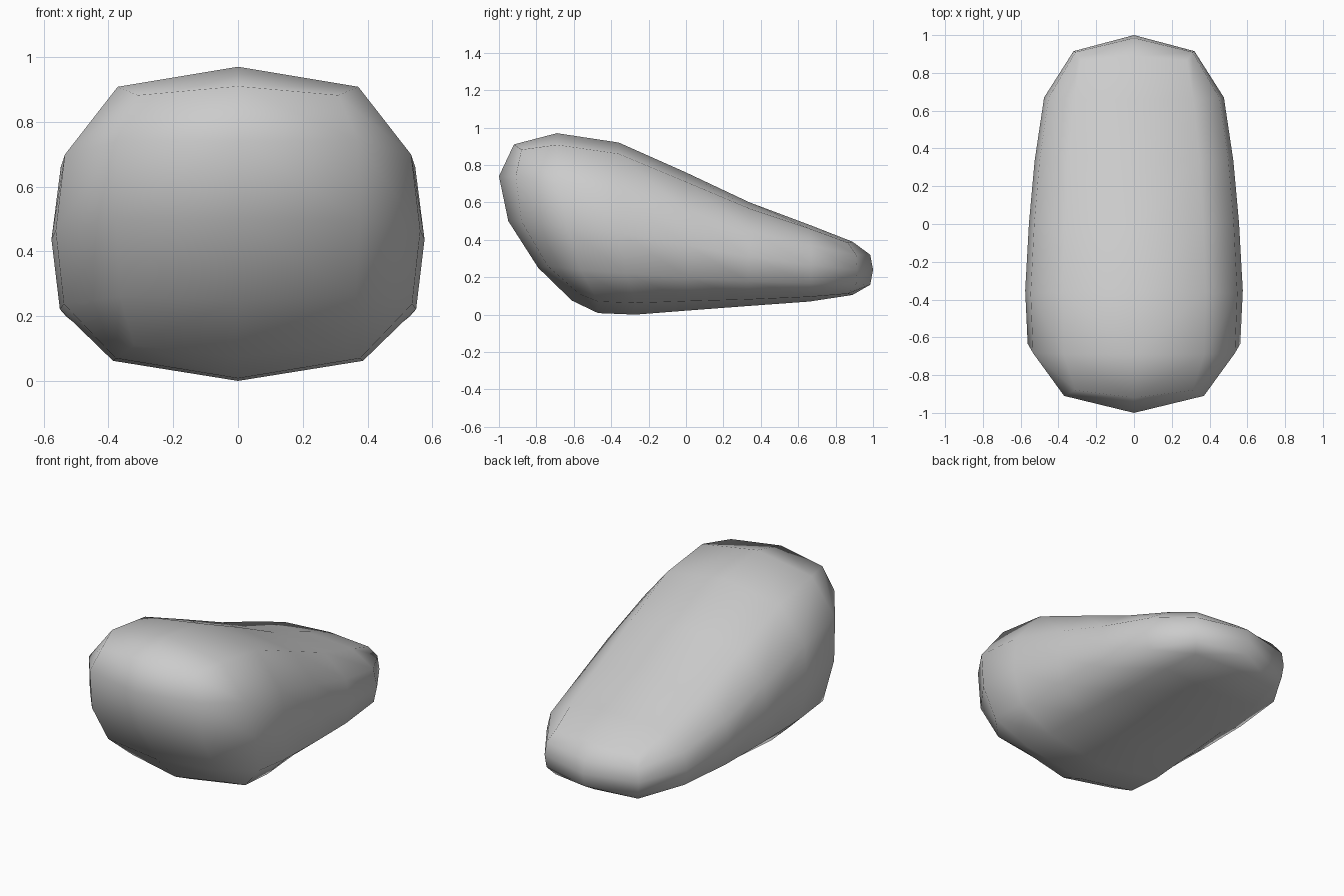
import bpy, bmesh

if "Cube" in bpy.data.objects:
    bpy.data.objects.remove(bpy.data.objects["Cube"])

# Cross-section stations, front to back:
# top y, top z, bottom y, bottom z, half width, shoulder inset top, inset bottom, forward bow
STATIONS = [
    (-0.69, 0.97, -0.47, 0.008, 0.563, 0.062, 0.062, 0.06),
    (-0.36, 0.92, -0.27, 0.0, 0.576, 0.06, 0.062, 0.04),
    (0.0, 0.76, 0.01, 0.022, 0.556, 0.05, 0.05, 0.0),
    (0.34, 0.60, 0.33, 0.046, 0.526, 0.033, 0.035, 0.0),
    (0.66, 0.48, 0.66, 0.07, 0.476, 0.02, 0.025, -0.01),
]
# End caps, top to bottom: centre line (y, z) and corner column (x, y, z)
FRONT_MID = [(-0.92, 0.91), (-1.0, 0.74), (-0.95, 0.5), (-0.79, 0.25), (-0.61, 0.075)]
FRONT_SIDE = [(0.31, -0.88, 0.882), (0.37, -0.91, 0.74), (0.376, -0.88, 0.5),
              (0.365, -0.74, 0.26), (0.32, -0.57, 0.11)]
BACK_MID = [(0.89, 0.39), (0.985, 0.32), (1.0, 0.24), (0.985, 0.16), (0.89, 0.105)]
BACK_SIDE = [(0.28, 0.865, 0.385), (0.31, 0.91, 0.32), (0.32, 0.915, 0.24),
             (0.31, 0.91, 0.165), (0.28, 0.865, 0.112)]


def half_section(ty, tz, by, bz, w, dt, db, bow):
    """Right half of one cross-section, from top centre to bottom centre."""
    hi, lo = tz - dt, bz + db
    pts = [(0, ty, tz)]
    for f, k, b in ((1, 0.66, 0), (0.75, 0.95, 0.8), (0.47, 1, 1), (0.2, 0.955, 0.8), (0, 0.67, 0)):
        pts.append((k * w, by + (ty - by) * f - bow * b, lo + (hi - lo) * f))
    return pts + [(0, by, bz)]


bm = bmesh.new()


def cap(mid, side, flip):
    """Flat-grid end cap; returns its border as a half section."""
    m = [bm.verts.new((0, y, z)) for y, z in mid]
    s = [bm.verts.new(p) for p in side]
    for i in range(4):
        bm.faces.new((m[i], m[i + 1], s[i + 1], s[i]))
    return [m[0]] + s + [m[-1]]


# Right half: end caps joined by lofted sections
rings = [cap(FRONT_MID, FRONT_SIDE, False)]
rings += [[bm.verts.new(p) for p in half_section(*st)] for st in STATIONS]
rings.append(cap(BACK_MID, BACK_SIDE, True))
for a, b in zip(rings, rings[1:]):
    for i in range(6):
        bm.faces.new((a[i], a[i + 1], b[i + 1], b[i]))

# Mirror to the left half and weld the centre seam
geom = bm.verts[:] + bm.edges[:] + bm.faces[:]
bmesh.ops.mirror(bm, geom=geom, axis='X', merge_dist=0.0005)
bmesh.ops.remove_doubles(bm, verts=bm.verts[:], dist=0.0005)
bmesh.ops.recalc_face_normals(bm, faces=bm.faces[:])
for f in bm.faces:
    f.smooth = True

mesh = bpy.data.meshes.new("wedge_body")
bm.to_mesh(mesh)
bm.free()
body = bpy.data.objects.new("wedge_body", mesh)
bpy.context.collection.objects.link(body)
